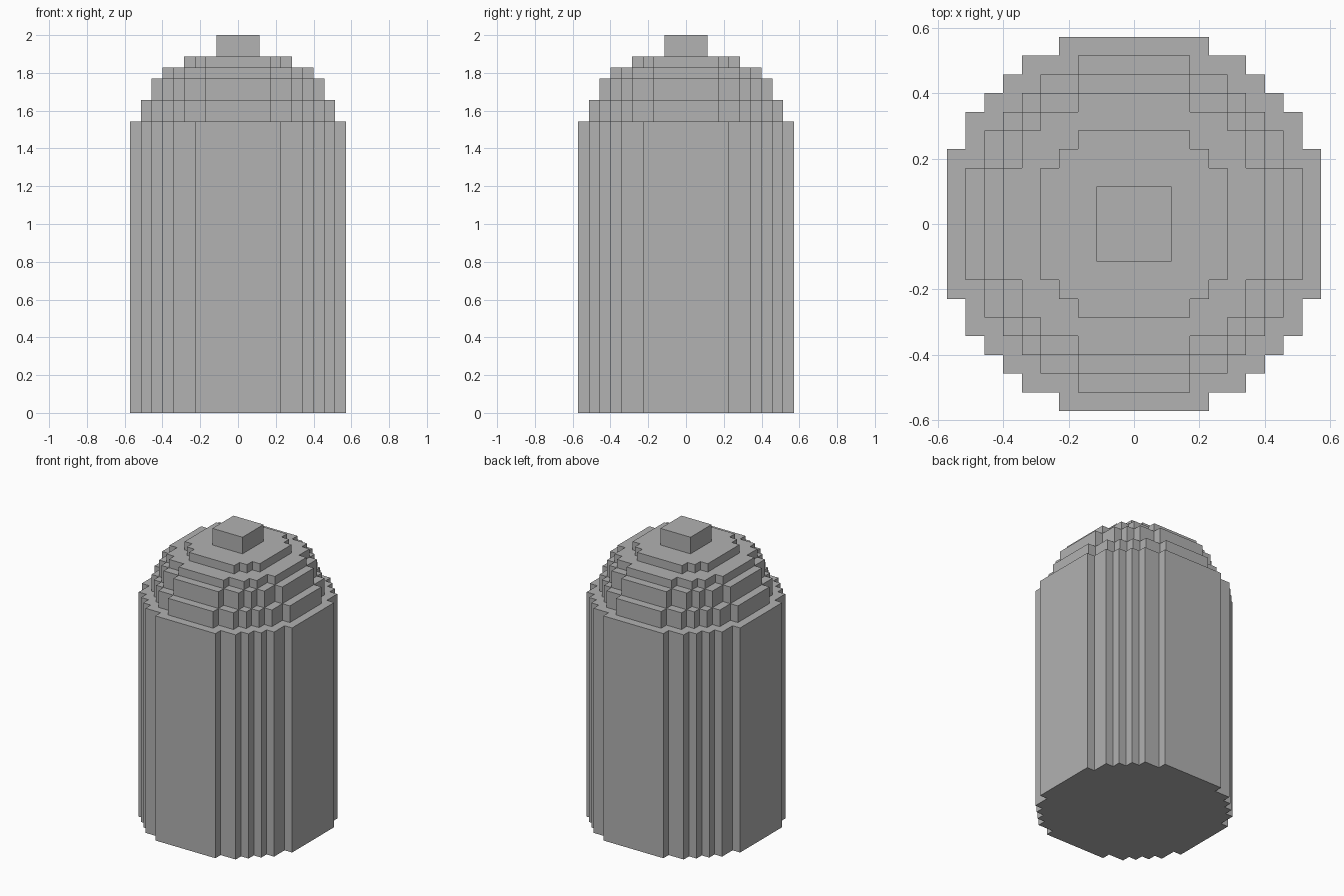
import bpy
import bmesh

cube = bpy.data.objects.get("Cube")
if cube:
    bpy.data.objects.remove(cube, do_unlink=True)

UNIT = 2 / 35  # edge of one block

grey = bpy.data.materials.new("grey")
grey.use_nodes = True
colour = (0.445, 0.445, 0.445, 1)
grey.diffuse_color = colour
grey.node_tree.nodes["Principled BSDF"].inputs["Base Color"].default_value = colour


def stepped_outline(corners):
    """Turn the outer corners of one quadrant into a full stepped ring."""
    quarter = [corners[0]]
    for x, y in corners[1:]:
        quarter += [(x, quarter[-1][1]), (x, y)]
    ring = []
    for _ in range(4):
        ring += quarter
        quarter = [(-y, x) for x, y in quarter]
    return ring


def add_tier(name, bottom, top, corners):
    """Extrude a stepped outline between two heights given in blocks."""
    bm = bmesh.new()
    verts = [bm.verts.new((x * UNIT, y * UNIT, bottom * UNIT))
             for x, y in stepped_outline(corners)]
    base = bm.faces.new(verts)
    sides = bmesh.ops.extrude_face_region(bm, geom=[base], use_keep_orig=True)
    raised = [g for g in sides["geom"] if isinstance(g, bmesh.types.BMVert)]
    bmesh.ops.translate(bm, verts=raised, vec=(0, 0, (top - bottom) * UNIT))
    bmesh.ops.recalc_face_normals(bm, faces=bm.faces)
    mesh = bpy.data.meshes.new(name)
    bm.to_mesh(mesh)
    bm.free()
    mesh.materials.append(grey)
    bpy.context.collection.objects.link(bpy.data.objects.new(name, mesh))


# Tall body
add_tier("body", 0, 27, [(10, 4), (9, 6), (8, 7), (7, 8), (6, 9), (4, 10)])

# Stepped dome
add_tier("lower_shoulder", 27, 29, [(9, 3), (8, 5), (7, 6), (6, 7), (5, 8), (3, 9)])
add_tier("upper_shoulder", 29, 31, [(8, 3), (7, 5), (6, 6), (5, 7), (3, 8)])
add_tier("dome_ring", 31, 32, [(7, 3), (6, 5), (5, 6), (3, 7)])
add_tier("dome_cap", 32, 33, [(5, 3), (4, 4), (3, 5)])

# Square knob
add_tier("top_knob", 33, 35, [(2, 2)])
